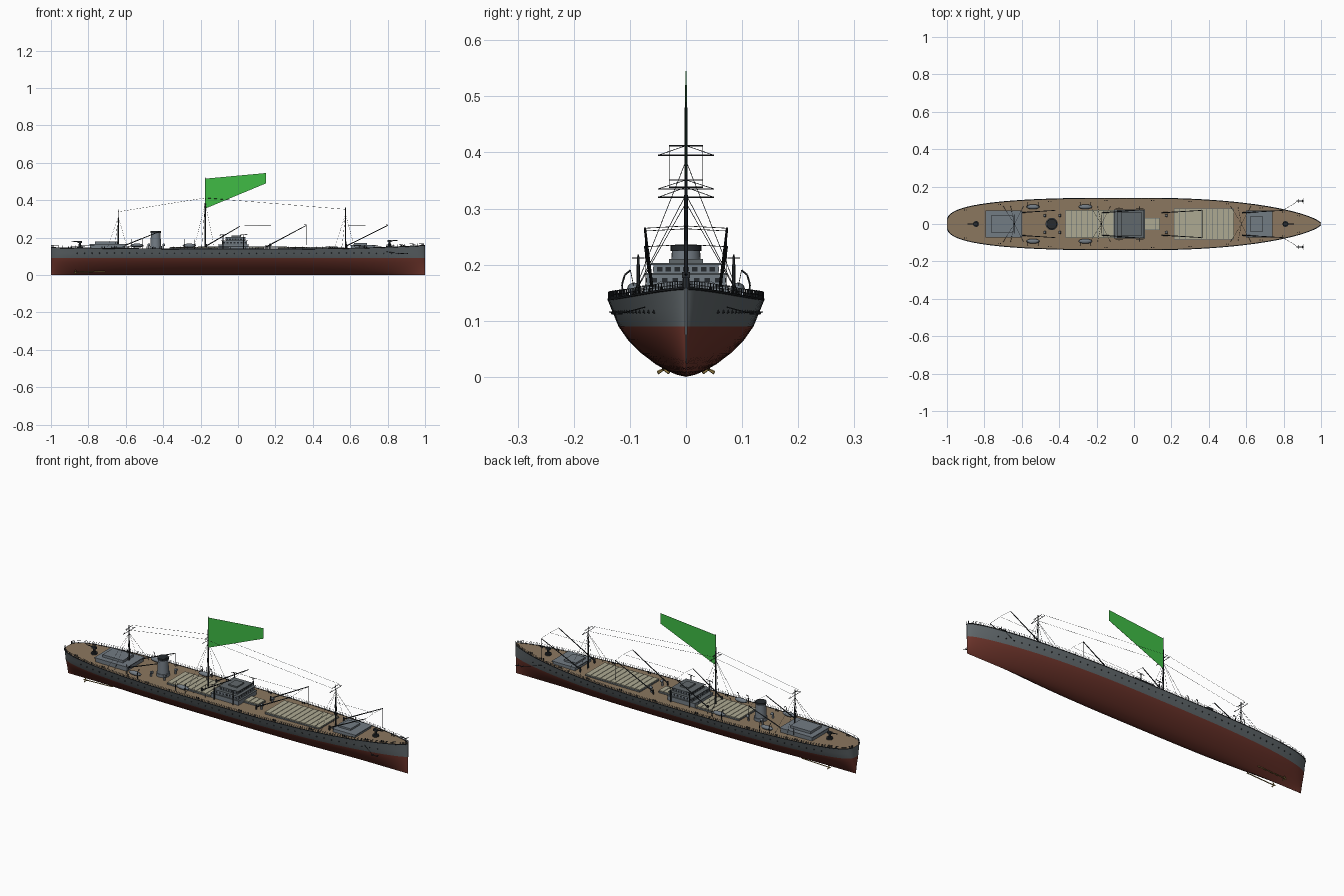
import bpy, bmesh, math
from mathutils import Vector, Matrix

if "Cube" in bpy.data.objects:
    bpy.data.objects.remove(bpy.data.objects["Cube"])

def mat(name, r, g, b):
    m = bpy.data.materials.new(name)
    m.diffuse_color = (r, g, b, 1)
    m.use_nodes = True
    m.node_tree.nodes["Principled BSDF"].inputs["Base Color"].default_value = m.diffuse_color
    return m

RED = mat("antifouling_red", .16, .036, .025)
GREY = mat("hull_grey", .12, .14, .15)
HOUSE = mat("house_grey", .17, .2, .23)
WOOD = mat("deck_wood", .26, .185, .115)
CREAM = mat("hatch_cream", .42, .4, .29)
DARK = mat("dark_steel", .02, .024, .028)
GREEN = mat("flag_green", .05, .5, .06)
BRASS = mat("brass", .35, .24, .07)

def finish(name, bm, mats, smooth=False):
    bmesh.ops.recalc_face_normals(bm, faces=bm.faces)
    me = bpy.data.meshes.new(name)
    bm.to_mesh(me)
    bm.free()
    ob = bpy.data.objects.new(name, me)
    bpy.context.collection.objects.link(ob)
    for m in (mats if isinstance(mats, list) else [mats]):
        me.materials.append(m)
    if smooth:
        bpy.ops.object.select_all(action='DESELECT')
        ob.select_set(True)
        bpy.context.view_layer.objects.active = ob
        bpy.ops.object.shade_smooth_by_angle(angle=math.radians(40))
    return ob

def tube(bm, p, q, r, r2=None, n=6):
    p, q = Vector(p), Vector(q)
    d = q - p
    m = Matrix.Translation((p + q) / 2) @ d.to_track_quat('Z', 'Y').to_matrix().to_4x4()
    bmesh.ops.create_cone(bm, cap_ends=True, segments=n, radius1=r,
                          radius2=r if r2 is None else r2, depth=d.length, matrix=m)

def box(bm, x0, x1, y0, y1, z0, z1):
    m = Matrix.Translation(((x0 + x1) / 2, (y0 + y1) / 2, (z0 + z1) / 2))
    bmesh.ops.create_cube(bm, size=1, matrix=m @ Matrix.Diagonal((x1 - x0, y1 - y0, z1 - z0, 1)))

def beam(x):
    if x > .05:
        f = (1 - min(1, (x - .05) / .95) ** 2.2) ** .65
    elif x < -.1:
        f = (1 - min(1, (-.1 - x) / .9) ** 2.5) ** .33
    else:
        f = 1
    return max(.002, .14 * f)

def deck_z(x):
    return .138 + (.02 * x ** 3 if x > 0 else .008 * x * x)

# Hull: lofted sections, red below the waterline, grey above, planked deck on top
SECTION = [(0, 0), (.12, .004), (.24, .011), (.38, .022), (.57, .042), (.74, .066), (.86, .09)]
def half_section(x):
    b, taper = beam(x), 1 + .7 * abs(x) ** 4
    pts = [(b * f ** taper, z) for f, z in SECTION]
    pts += [(b * (.86 + .14 * k) ** taper, .09 + (deck_z(x) - .09) * k) for k in (.5, 1)]
    return pts

bm = bmesh.new()
rings = []
N = 72
for i in range(N + 1):
    x = -math.cos(math.pi * i / N)
    h = half_section(x)
    loop = [(x, -y, z) for y, z in reversed(h)] + [(x, y, z) for y, z in h[1:]]
    rings.append([bm.verts.new(c) for c in loop])
n = len(rings[0])
for a, b in zip(rings, rings[1:]):
    for j in range(n):
        k = (j + 1) % n
        f = bm.faces.new((a[j], a[k], b[k], b[j]))
        f.material_index = 2 if j == n - 1 else 1 if j < 2 or j >= n - 3 else 0
for r in (rings[0], rings[-1]):
    bm.faces.new(r).material_index = 1
finish("hull", bm, [RED, GREY, WOOD], True)

# Gunwale and guard rail round the deck edge
gun, rail = bmesh.new(), bmesh.new()
xs = [-math.cos(math.pi * i / 80) * .998 for i in range(81)]
for s in (-1, 1):
    for a, b in zip(xs, xs[1:]):
        pa, pb = [Vector((x, s * beam(x) * .985, deck_z(x))) for x in (a, b)]
        tube(gun, pa, pb, .0026)
        for h in (.007, .013):
            tube(rail, pa + Vector((0, 0, h)), pb + Vector((0, 0, h)), .0005, n=4)
        tube(rail, pa, pa + Vector((0, 0, .0135)), .0008, n=4)
finish("gunwale", gun, DARK)
finish("guard_rails", rail, DARK)

# Portholes on both sides
bm = bmesh.new()
for s in (-1, 1):
    for i in range(44):
        x = -.86 + i * .04
        y = half_section(x)[-2][0]
        tube(bm, (x, s * (y - .004), .115), (x, s * (y + .002), .117), .0028, n=8)
finish("portholes", bm, DARK)

# Deckhouses fore and aft, and the bridge block in tiers
def tiers(name, blocks, m=HOUSE):
    b = bmesh.new()
    for x0, x1, w, z0, z1 in blocks:
        box(b, x0, x1, -w, w, z0, z1)
    return finish(name, b, m)

tiers("aft_deckhouse", [(-.79, -.605, .07, .135, .163), (-.795, -.6, .073, .161, .165),
                        (-.765, -.645, .045, .165, .178)])
tiers("fore_deckhouse", [(.605, .735, .068, .135, .158), (.6, .74, .071, .157, .161),
                         (.62, .69, .04, .16, .17)])
tiers("bridge", [(-.105, .055, .075, .135, .16), (-.085, .048, .07, .16, .183),
                 (-.065, .038, .058, .183, .2)])
tiers("bridge_roofs", [(-.108, .058, .078, .159, .163), (-.09, .053, .074, .182, .185),
                       (-.07, .043, .062, .199, .203), (-.035, .015, .03, .203, .21)], GREY)
bm = bmesh.new()
for z, x0, x1, w in ((.172, -.085, .048, .07), (.192, -.065, .038, .058)):
    for i in range(7):
        y = (i - 3) * w * .27
        for x in (x0, x1):
            box(bm, x - .001, x + .001, y - .005, y + .005, z - .004, z + .004)
        x = x0 + (i + .5) * (x1 - x0) / 7
        for s in (-w, w):
            box(bm, x - .005, x + .005, s - .001, s + .001, z - .004, z + .004)
finish("bridge_windows", bm, DARK)

# Cargo hatches: dark coaming with rows of cream covers
coam, cov = bmesh.new(), bmesh.new()
for x0, x1, w, k in ((-.365, -.108, .076, 9), (.058, .14, .032, 3), (.215, .535, .082, 11)):
    box(coam, x0, x1, -w, w, .13, .146)
    step = (x1 - x0) / k
    for i in range(k):
        box(cov, x0 + i * step + .001, x0 + (i + 1) * step - .001, -w + .002, w - .002, .144, .15)
finish("hatch_coamings", coam, GREY)
finish("hatch_covers", cov, CREAM)

# Funnel with rim and dark mouth
bm = bmesh.new()
tube(bm, (-.44, 0, .135), (-.44, 0, .228), .03, .025, 24)
tube(bm, (-.44, 0, .135), (-.44, 0, .155), .033, n=24)
finish("funnel", bm, HOUSE, True)
bm = bmesh.new()
tube(bm, (-.44, 0, .224), (-.44, 0, .235), .0275, n=24)
finish("funnel_cap", bm, DARK, True)

# Masts, yards and derrick booms
bm = bmesh.new()
wire = bmesh.new()
masts = ((-.64, .35, (.32, .338)), (-.175, .52, (.395, .412)), (.575, .36, (.335, .351)))
for x, top, yards in masts:
    tube(bm, (x, 0, .135), (x, 0, top), .0042, .002, 8)
    for z, w in zip(yards, (.05, .03)):
        tube(bm, (x, -w, z), (x, w, z), .0012)
    hi = yards[0]
    for s in (-1, 1):
        for dx in (-.06, -.02, .05):
            tube(wire, (x, 0, hi - .01), (x + dx, s * .097, .14), .0006, n=4)
        tube(wire, (x, 0, yards[1]), (x, s * .05, yards[0]), .0006, n=4)
for (xa, za), (xb, zb) in (((-.62, .152), (-.42, .232)), ((-.17, .155), (.01, .26)),
                           ((.15, .15), (.365, .265)), ((.58, .155), (.8, .265))):
    tip = (xb, 0, zb + .004)
    for s in (-1, 1):
        tube(bm, (xa, s * .06, .138), (xa, s * .06, za + .01), .004)
        tube(bm, (xa, s * .06, za), (xb, s * .073, zb), .003, .002)
        tube(wire, (xb, s * .073, zb), tip, .0006, n=4)
        tube(wire, (xb, s * .073, zb), (xb, s * .073, .16), .0005, n=4)
finish("masts_and_booms", bm, DARK)
# Aerials between mastheads and span wires between boom tips
for s in (-.03, .03):
    for a, b in ((0, 1), (1, 2)):
        tube(wire, (masts[a][0], s, masts[a][2][1]), (masts[b][0], s, masts[b][2][1]), .0006, n=4)
for xa, xb in ((.01, .365), (.575, .8)):
    tube(wire, (xa, 0, .265), (xb, 0, .268), .0006, n=4)
finish("rigging", wire, DARK)

# Flag: thin tapering sheet on the main mast
bm = bmesh.new()
bm.faces.new([bm.verts.new((x, 0, z)) for x, z in ((-.175, .355), (.15, .49), (.15, .545), (-.175, .515))])
fl = finish("flag", bm, GREEN)
sol = fl.modifiers.new("thickness", 'SOLIDIFY')
sol.thickness, sol.offset = .001, 0

# Lifeboats under curved davits
boats, dav = bmesh.new(), bmesh.new()
for x in (-.54, -.26):
    for s in (-1, 1):
        m = Matrix.Translation((x, s * .092, .157)) @ Matrix.Diagonal((.036, .013, .011, 1))
        bmesh.ops.create_uvsphere(boats, u_segments=16, v_segments=8, radius=1, matrix=m)
        for dx in (-.028, .028):
            path = [(.112, .138), (.114, .165), (.109, .182), (.099, .19)]
            for (ya, za), (yb, zb) in zip(path, path[1:]):
                tube(dav, (x + dx, s * ya, za), (x + dx, s * yb, zb), .0016)
            tube(dav, (x + dx, s * .099, .19), (x + dx, s * .093, .16), .0006, n=4)
finish("lifeboats", boats, HOUSE, True)
finish("davits", dav, DARK)

# Deck guns, bollards and ventilators
bm = bmesh.new()
for x, d in ((-.845, -1), (.81, 1)):
    z = deck_z(x)
    tube(bm, (x, 0, z), (x, 0, z + .008), .016, n=12)
    tube(bm, (x, 0, z + .008), (x, 0, z + .034), .008, .005, 8)
    box(bm, x - .012, x + .012, -.007, .007, z + .028, z + .038)
    tube(bm, (x, 0, z + .033), (x + d * .045, 0, z + .037), .003, .002, 8)
for s in (-1, 1):
    for x in (-.9, -.72, -.45, -.15, .1, .3, .5, .68, .8, .88):
        y, z = s * (beam(x) - .014), deck_z(x)
        for dx in (-.006, .006):
            tube(bm, (x + dx, y, z), (x + dx, y, z + .009), .0028, n=8)
    for x in (-.08, .03):
        tube(bm, (x, s * .085, .138), (x, s * .085, .2), .003)
        tube(bm, (x - .02, s * .085, .213), (x + .02, s * .085, .217), .0016)
        tube(bm, (x, s * .085, .2), (x, s * .085, .215), .002)
        tube(bm, (x, s * .074, .212), (x, s * .096, .212), .001)
finish("guns_and_bollards", bm, DARK)
bm = bmesh.new()
for s in (-1, 1):
    for x in (-.4, -.48, .17):
        tube(bm, (x, s * .045, .136), (x, s * .045, .158), .005, n=10)
        tube(bm, (x - .003, s * .045, .16), (x + .009, s * .045, .162), .006, .008, 10)
finish("ventilators", bm, HOUSE, True)

# Anchors hung out from the bow on their cables
bm = bmesh.new()
for s in (-1, 1):
    tube(bm, (.79, s * .07, .125), (.85, s * .105, .116), .001)
    tube(bm, (.85, s * .105, .116), (.875, s * .123, .115), .001)
    tube(bm, (.87, s * .123, .115), (.908, s * .123, .113), .002)
    for e in (-1, 1):
        tube(bm, (.898, s * .123, .113), (.908, s * .123 + e * .014, .116), .002, .001)
        tube(bm, (.882, s * .123, .113), (.877, s * .123 + e * .01, .113), .0015)
finish("anchors", bm, DARK)

# Twin propellers on shafts, and the rudder
bm = bmesh.new()
for s in (-1, 1):
    c = Vector((-.87, s * .04, .0135))
    tube(bm, c + Vector((-.008, 0, 0)), c + Vector((.16, 0, .006)), .0025, n=8)
    for k in range(3):
        a = math.tau * k / 3 + math.pi / 2
        tip = c + Vector((.003, math.cos(a) * .012, math.sin(a) * .012))
        tube(bm, c, tip, .002, .0035)
finish("propellers", bm, BRASS)
bm = bmesh.new()
box(bm, -.999, -.955, -.0025, .0025, .004, .085)
finish("rudder", bm, RED)
